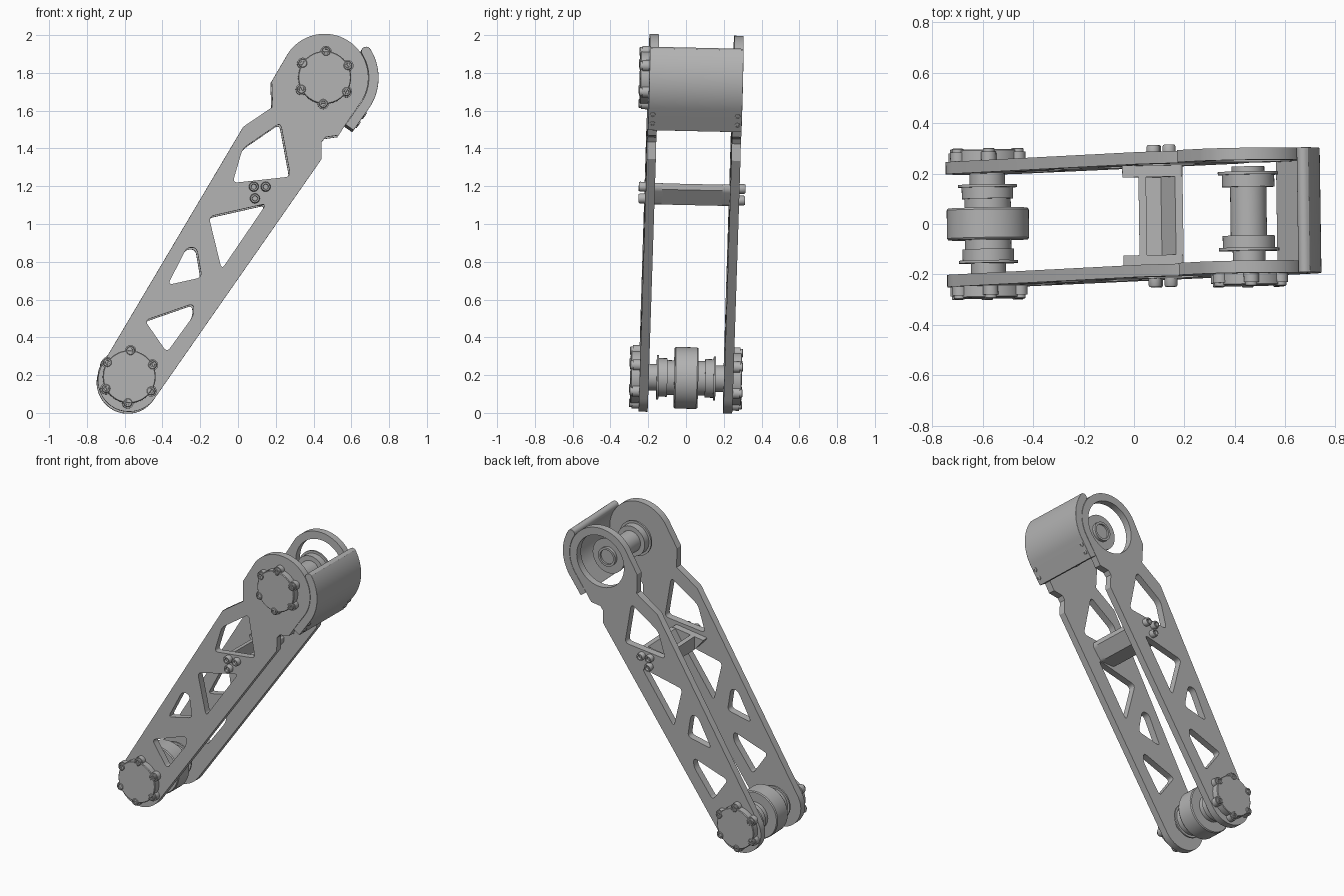
import bpy, bmesh, math
from mathutils import Matrix, Vector

if "Cube" in bpy.data.objects:
    bpy.data.objects.remove(bpy.data.objects["Cube"], do_unlink=True)

# One grey metal for the whole arm
GREY = (0.45, 0.45, 0.45, 1)
metal = bpy.data.materials.new("grey metal")
metal.use_nodes = True
metal.diffuse_color = GREY
metal.node_tree.nodes["Principled BSDF"].inputs["Base Color"].default_value = GREY

LOW = Vector((-0.58, 0, 0.185))    # lower joint axis
TOP = Vector((0.455, 0, 1.77))     # upper joint axis
IN, OUT = 0.2, 0.248               # side plate inner and outer distance

# The whole arm leans slightly sideways about the lower joint
along = (TOP - LOW).normalized()
LEAN = (Matrix.Translation(LOW)
        @ Matrix.Rotation(0.0265, 4, along.cross(Vector((0, 1, 0))))
        @ Matrix.Translation(-LOW))


def finish(name, bm):
    bmesh.ops.remove_doubles(bm, verts=bm.verts, dist=0.0001)
    bmesh.ops.recalc_face_normals(bm, faces=bm.faces)
    bm.transform(LEAN)
    for f in bm.faces:
        f.smooth = True
    mesh = bpy.data.meshes.new(name)
    bm.to_mesh(mesh)
    bm.free()
    mesh.set_sharp_from_angle(angle=math.radians(32))
    mesh.materials.append(metal)
    obj = bpy.data.objects.new(name, mesh)
    bpy.context.collection.objects.link(obj)
    return obj


def arc(c, r, a, b, n=24):
    steps = [math.radians(a + (b - a) * i / n) for i in range(n + 1)]
    return [(c[0] + r * math.cos(t), c[1] + r * math.sin(t)) for t in steps]


def rounded(points, r=0.03):
    """Polygon with its corners rounded off."""
    out = []
    pts = [Vector(p) for p in points]
    for i, p in enumerate(pts):
        a, b = [p + (q - p).normalized() * min(r, (q - p).length * 0.45)
                for q in (pts[i - 1], pts[(i + 1) % len(pts)])]
        for k in range(7):
            t = k / 6
            out.append(tuple(a * (1 - t) ** 2 + p * 2 * t * (1 - t) + b * t * t))
    return out


def slab(name, loops, y0, y1):
    """Flat shape in the xz plane, with holes, thick from y0 to y1."""
    curve = bpy.data.curves.new(name, 'CURVE')
    curve.dimensions = '2D'
    curve.fill_mode = 'BOTH'
    curve.extrude = abs(y1 - y0) / 2
    for loop in loops:
        s = curve.splines.new('POLY')
        s.points.add(len(loop) - 1)
        for p, q in zip(s.points, loop):
            p.co = (q[0], q[1], 0, 1)
        s.use_cyclic_u = True
    temp = bpy.data.objects.new(name + "_outline", curve)
    mesh = bpy.data.meshes.new_from_object(temp)
    bm = bmesh.new()
    bm.from_mesh(mesh)
    bpy.data.objects.remove(temp)
    bpy.data.curves.remove(curve)
    bpy.data.meshes.remove(mesh)
    bm.transform(Matrix.Translation((0, (y0 + y1) / 2, 0))
                 @ Matrix.Rotation(math.pi / 2, 4, 'X'))
    return finish(name, bm)


def lathe(bm, centre, profile, axis=(0, 1, 0), n=40):
    """Turn (radius, distance) pairs about an axis through the centre."""
    turn = Vector((0, 0, 1)).rotation_difference(Vector(axis)).to_matrix().to_4x4()
    place = Matrix.Translation(centre) @ turn
    verts = [bm.verts.new(place @ Vector((r, 0, h))) for r, h in profile]
    edges = [bm.edges.new(pair) for pair in zip(verts, verts[1:])]
    bmesh.ops.spin(bm, geom=verts + edges, cent=centre, axis=axis,
                   angle=math.tau, steps=n, use_duplicate=False)
    bmesh.ops.remove_doubles(bm, verts=bm.verts, dist=0.0001)


def screw(bm, centre, axis, r, h):
    lathe(bm, centre, [(0, h * 0.5), (r * 0.5, h * 0.5), (r * 0.55, h),
                       (r * 0.85, h), (r, h * 0.8), (r, 0), (0, 0)], axis, 16)


# Side plates with lightening holes
outline = (arc((LOW.x, 0.166), 0.165, 149, 325)
           + [(0.44, 1.34), (0.44, 1.43), (0.46, 1.455), (0.53, 1.465), (0.565, 1.52)]
           + arc((TOP.x, TOP.z), 0.232, -35, 145, 40)
           + [(0.175, 1.75), (0.18, 1.615), (0.025, 1.51)])
holes = [rounded(h) for h in (
    [(0.222, 1.532), (0.275, 1.246), (-0.032, 1.212), (0.021, 1.394)],
    [(0.148, 1.103), (-0.09, 0.754), (-0.158, 1.034)],
    [(-0.275, 0.87), (-0.222, 0.87), (-0.195, 0.712), (-0.375, 0.672)],
    [(-0.238, 0.574), (-0.238, 0.511), (-0.38, 0.315), (-0.497, 0.484)])]
slab("front_side_plate", [outline] + holes, -OUT, -IN)
opening = arc((TOP.x, TOP.z), 0.18, 0, 352.5, 47)
slab("back_side_plate", [outline, opening] + holes, IN, OUT)


# Joint caps with six screw bosses
def joint_cap(name, centre, side):
    bm = bmesh.new()
    axis = (0, side, 0)
    base = centre + Vector((0, side * OUT, 0))
    lathe(bm, base, [(0, 0), (0.14, 0), (0.14, 0.042), (0.136, 0.046), (0, 0.046)], axis)
    for i in range(6):
        a = math.radians(87 + 60 * i)
        p = base + Vector((math.cos(a), 0, math.sin(a))) * 0.138
        lathe(bm, p, [(0, 0), (0.03, 0), (0.03, 0.036), (0, 0.036)], axis, 20)
        screw(bm, p + Vector((0, side * 0.036, 0)), axis, 0.023, 0.015)
    finish(name, bm)


joint_cap("lower_front_cap", LOW, -1)
joint_cap("lower_back_cap", LOW, 1)
joint_cap("upper_front_cap", TOP, -1)


# Turned hubs, each mirrored about its middle
def hub(name, centre, half, ends):
    bm = bmesh.new()
    full = [(r, -h) for r, h in reversed(half)] + half
    lathe(bm, centre, [(0, full[0][1])] + full + ends, n=56)
    finish(name, bm)


hub("lower_hub", LOW, [(0.163, 0.056), (0.158, 0.063), (0.092, 0.063), (0.092, 0.1),
                       (0.102, 0.1), (0.102, 0.145), (0.117, 0.145), (0.117, 0.156),
                       (0.07, 0.156), (0.07, IN)], [(0, IN)])
hub("upper_hub", TOP, [(0.072, 0.097), (0.104, 0.097), (0.104, 0.145), (0.12, 0.145),
                       (0.12, 0.157), (0.065, 0.157), (0.065, 0.178)],
    [(0.05, 0.178), (0.05, 0.165), (0, 0.165)])
bm = bmesh.new()
lathe(bm, TOP, [(0, -IN), (0.065, -IN), (0.065, -0.17), (0, -0.17)])
finish("upper_hub_stub", bm)

# Curved guard: an arc that runs out into a straight skirt
tangent = Vector((-0.574, -0.819))
outer = arc((TOP.x, TOP.z), 0.286, 33, -35, 28)
inner = arc((TOP.x, TOP.z), 0.234, -35, 31, 28)
skirt = [tuple(Vector(p) + tangent * 0.14) for p in (outer[-1], inner[0])]
tip = arc((TOP.x + 0.26 * math.cos(math.radians(32)),
           TOP.z + 0.26 * math.sin(math.radians(32))), 0.026, 200, 45, 8)
guard = slab("curved_guard", [outer + skirt + inner + tip], -OUT, OUT)
bevel = guard.modifiers.new("soft edges", 'BEVEL')
bevel.width = 0.008
bevel.segments = 2
bevel.limit_method = 'ANGLE'
bevel.angle_limit = math.radians(50)

# Screws holding the guard
bm = bmesh.new()
for side in (-1, 1):
    for t in (0.038, 0.095):
        p = Vector(outer[-1]) + tangent * t
        screw(bm, Vector((p.x, side * 0.225, p.y)), (0.819, 0, -0.574), 0.014, 0.006)
finish("guard_screws", bm)

# Cross brace between the plates: end blocks, sloping web and rear rib
block = rounded([(-0.05, 1.18), (0.195, 1.215), (0.195, 1.18), (0.13, 1.1), (0.02, 1.1)], 0.015)
slab("brace_front_block", [block], -IN, -0.155)
slab("brace_back_block", [block], 0.155, IN)
slab("brace_web", [[(0.165, 1.208), (0.195, 1.212), (0.195, 1.18), (0.13, 1.1), (0.1, 1.1)]],
     -0.16, 0.16)
slab("brace_rib", [[(0.02, 1.19), (0.05, 1.194), (0.05, 1.1), (0.02, 1.1)]], -0.16, 0.16)
slab("brace_floor", [[(0.02, 1.1), (0.13, 1.1), (0.13, 1.115), (0.02, 1.115)]], -0.16, 0.16)

# Brace bolts on both sides
bm = bmesh.new()
for side in (-1, 1):
    for x, z in ((0.08, 1.192), (0.143, 1.192), (0.086, 1.13)):
        screw(bm, Vector((x, side * OUT, z)), (0, side, 0), 0.026, 0.034)
finish("brace_bolts", bm)
